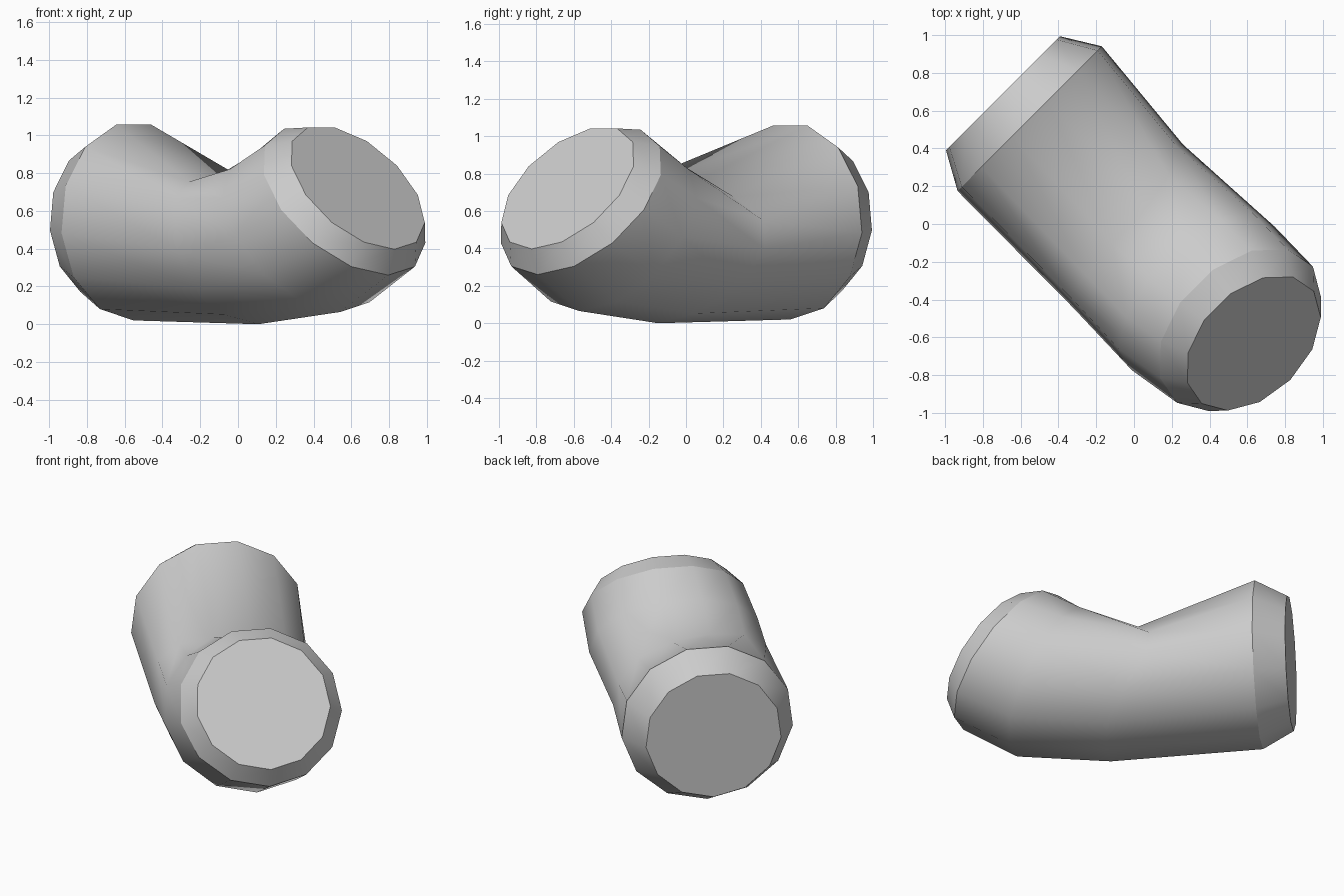
import bpy, bmesh, math
from mathutils import Vector

if "Cube" in bpy.data.objects:
    bpy.data.objects.remove(bpy.data.objects["Cube"])

SIDES = 13
D = Vector((0.708, -0.706, 0))   # direction of the pipe seen from above
W = Vector((0.706, 0.708, 0))    # sideways across the pipe
Z = Vector((0, 0, 1))

# Rings along the elbow:
# centre (along, across, height), down vector (along, height), half width,
# upper squash, upper roundness (below 1 is flatter)
RINGS = [
    ((-0.98, 0.00, 0.548), (0.00, -0.425), 0.43, 1.0, 1.0),     # low end cap
    ((-0.785, 0.005, 0.546), (0.00, -0.526), 0.545, 1.0, 1.0),  # low end chamfer
    ((0.07, -0.03, 0.45), (0.11, -0.45), 0.515, 0.72, 0.7),     # pinched bend
    ((0.505, -0.02, 0.515), (0.28, -0.45), 0.54, 0.88, 0.9),    # upper bend
    ((0.79, 0.00, 0.653), (0.333, -0.393), 0.513, 1.0, 1.0),    # raised end chamfer
    ((0.892, 0.00, 0.724), (0.277, -0.327), 0.423, 1.0, 1.0),   # raised end cap
]
SHARP_RINGS = (0, 1, 4, 5)
BEND = 2                         # the pinched ring leans to one side
FOLDED = 1                       # span whose quads fold along a diagonal

bm = bmesh.new()


def add_ring(centre, down, half_width, squash, power):
    c = D * centre[0] + W * centre[1] + Z * centre[2]
    dv = D * down[0] + Z * down[1]
    verts = []
    for k in range(SIDES):
        a = 2 * math.pi * k / SIDES      # zero points to the underside
        f = math.cos(a)
        if f < 0:
            f = -squash * abs(f) ** power
        verts.append(bm.verts.new(c + dv * f + W * (half_width * math.sin(a))))
    return verts


loops = [add_ring(*r) for r in RINGS]

# Uneven pinch: one flank pulled back, the other lifted
for k, v in enumerate(loops[BEND]):
    a = 2 * math.pi * k / SIDES
    s = math.sin(a)
    v.co -= D * 0.2 * max(0, s) ** 3
    if math.cos(a) < 0:
        v.co -= Z * 0.06 * s

# Pipe walls and chamfers
for i, (a, b) in enumerate(zip(loops, loops[1:])):
    for k in range(SIDES):
        n = (k + 1) % SIDES
        if i == FOLDED:
            faces = [(a[k], a[n], b[n]), (a[k], b[n], b[k])]
        else:
            faces = [(a[k], a[n], b[n], b[k])]
        for f in faces:
            bm.faces.new(f).smooth = True

# Flat end caps
bm.faces.new(loops[0])
bm.faces.new(loops[-1])
bmesh.ops.recalc_face_normals(bm, faces=bm.faces[:])

# Crisp edges round the chamfers
for i in SHARP_RINGS:
    for k in range(SIDES):
        edge = bm.edges.get((loops[i][k], loops[i][(k + 1) % SIDES]))
        edge.smooth = False

mesh = bpy.data.meshes.new("pipe_elbow")
bm.to_mesh(mesh)
bm.free()
pipe = bpy.data.objects.new("pipe_elbow", mesh)
bpy.context.collection.objects.link(pipe)
